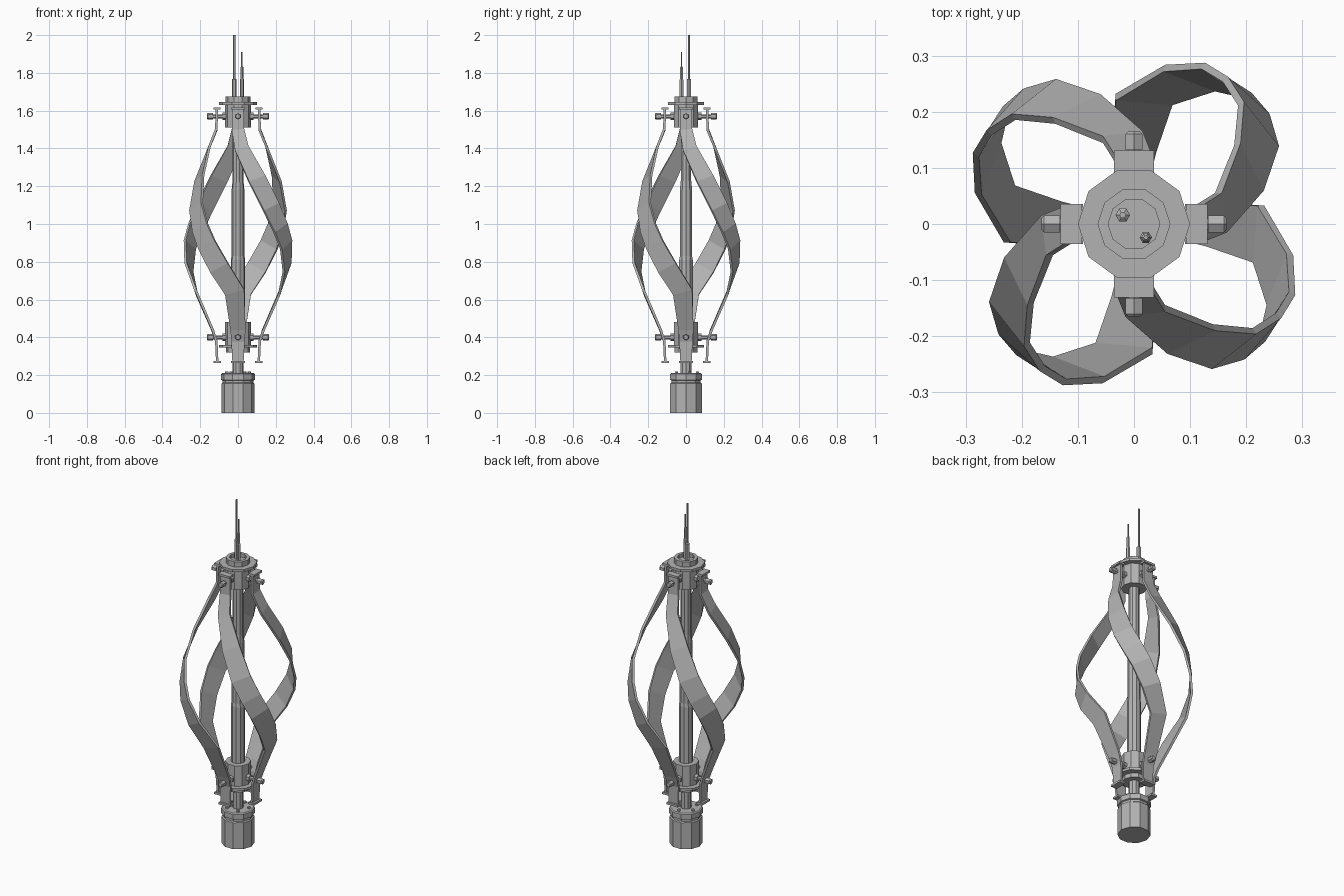
import bpy, bmesh, math
from mathutils import Vector, Matrix

cube = bpy.data.objects.get("Cube")
if cube:
    bpy.data.objects.remove(cube, do_unlink=True)

metal = bpy.data.materials.new("plain grey metal")
metal.use_nodes = True
grey = (0.45, 0.45, 0.45, 1)
metal.diffuse_color = grey
metal.node_tree.nodes["Principled BSDF"].inputs["Base Color"].default_value = grey


def make(name, bm):
    bmesh.ops.recalc_face_normals(bm, faces=bm.faces)
    me = bpy.data.meshes.new(name)
    bm.to_mesh(me)
    bm.free()
    me.materials.append(metal)
    ob = bpy.data.objects.new(name, me)
    bpy.context.collection.objects.link(ob)
    return ob


def skin(bm, rings):
    """Join rings of equal vertex count and cap both ends."""
    rows = [[bm.verts.new(p) for p in ring] for ring in rings]
    n = len(rows[0])
    for a, b in zip(rows, rows[1:]):
        for i in range(n):
            j = (i + 1) % n
            bm.faces.new((a[i], a[j], b[j], b[i]))
    bm.faces.new(rows[0])
    bm.faces.new(rows[-1])


def lathe(name, profile, sides=10, at=(0, 0), matrix=None):
    """Spin (radius, height) pairs about a vertical axis."""
    bm = bmesh.new()
    skin(bm, [[(at[0] + r * math.cos(math.tau * i / sides),
                at[1] + r * math.sin(math.tau * i / sides), z)
               for i in range(sides)] for r, z in profile])
    if matrix:
        bm.transform(matrix)
    return make(name, bm)


# Base canister with a groove under its lid
lathe("base_canister", [(.088, 0), (.088, .155), (.082, .16), (.082, .172),
                        (.09, .175), (.09, .205), (.084, .21)])
for i in range(5):
    a = math.tau * i / 5 + .3
    lathe("lid_bolt", [(.009, .2), (.009, .219)], 6,
          (.062 * math.cos(a), .062 * math.sin(a)))

# Central mast, stepped along its length
lathe("mast", [(.03, .2), (.03, .4), (.038, .42), (.038, .81), (.034, .83),
               (.034, 1.18), (.029, 1.23), (.029, 1.52)])

# Hubs with flanges
lathe("lower_hub", [(.064, .32), (.064, .345), (.1, .345), (.1, .36),
                    (.068, .36), (.068, .48)])
lathe("upper_hub", [(.068, 1.51), (.068, 1.63), (.1, 1.63), (.1, 1.645),
                    (.065, 1.645), (.065, 1.675), (.046, 1.675), (.046, 1.655)])

# Thin rods above the upper hub
lathe("tall_rod", [(.013, 1.65), (.013, 1.765), (.006, 1.77), (.006, 2)],
      6, (-.02, .016))
lathe("short_rod", [(.011, 1.65), (.011, 1.765), (.008, 1.77), (.008, 1.83),
                    (.004, 1.835), (.004, 1.91)], 6, (.021, -.024))

# Blade centre line: x, y, z, width
path = [(.112, 0, 1.61, .06), (.115, 0, 1.5, .066), (.155, .02, 1.4, .075),
        (.205, .1, 1.24, .1), (.222, .175, 1.09, .108), (.2, .225, .98, .11),
        (.165, .255, .89, .11), (.1, .26, .77, .11), (.018, .222, .64, .105),
        (0, .135, .44, .08), (0, .115, .38, .07), (0, .11, .27, .06)]


def blade(turn):
    pts = [Vector(p[:3]) for p in path]
    rings = []
    for i, p in enumerate(pts):
        along = (pts[min(i + 1, len(pts) - 1)] - pts[max(i - 1, 0)]).normalized()
        out = Vector((p.x, p.y, 0)).normalized()
        out = (out - along * out.dot(along)).normalized()
        side = along.cross(out) * path[i][3] / 2
        thick = out * .0065
        rings.append([p + side + thick, p - side + thick,
                      p - side - thick, p + side - thick])
    bm = bmesh.new()
    skin(bm, rings)
    bm.transform(turn)
    make("blade", bm)


def lip(turn, x, y, z):
    bm = bmesh.new()
    bmesh.ops.create_cube(bm, size=1)
    size = (.038, .072, .012) if x else (.072, .038, .012)
    bm.transform(turn @ Matrix.Translation((x, y, z)) @ Matrix.Diagonal((*size, 1)))
    make("blade_end_lip", bm)


# Four blades, their end lips and the bolts that carry them
for k in range(4):
    turn = Matrix.Rotation(k * math.pi / 2, 4, 'Z')
    blade(turn)
    lip(turn, .112, 0, 1.612)
    lip(turn, 0, .11, .27)
    for z in (1.57, .4):
        m = turn @ Matrix.Translation((0, 0, z)) @ Matrix.Rotation(math.pi / 2, 4, 'Y')
        lathe("blade_bolt", [(.011, .05), (.011, .132), (.017, .132), (.017, .16),
                             (.012, .165)], 6, matrix=m)
        lathe("bolt_nut", [(.02, .064), (.02, .082)], 6, matrix=m)
